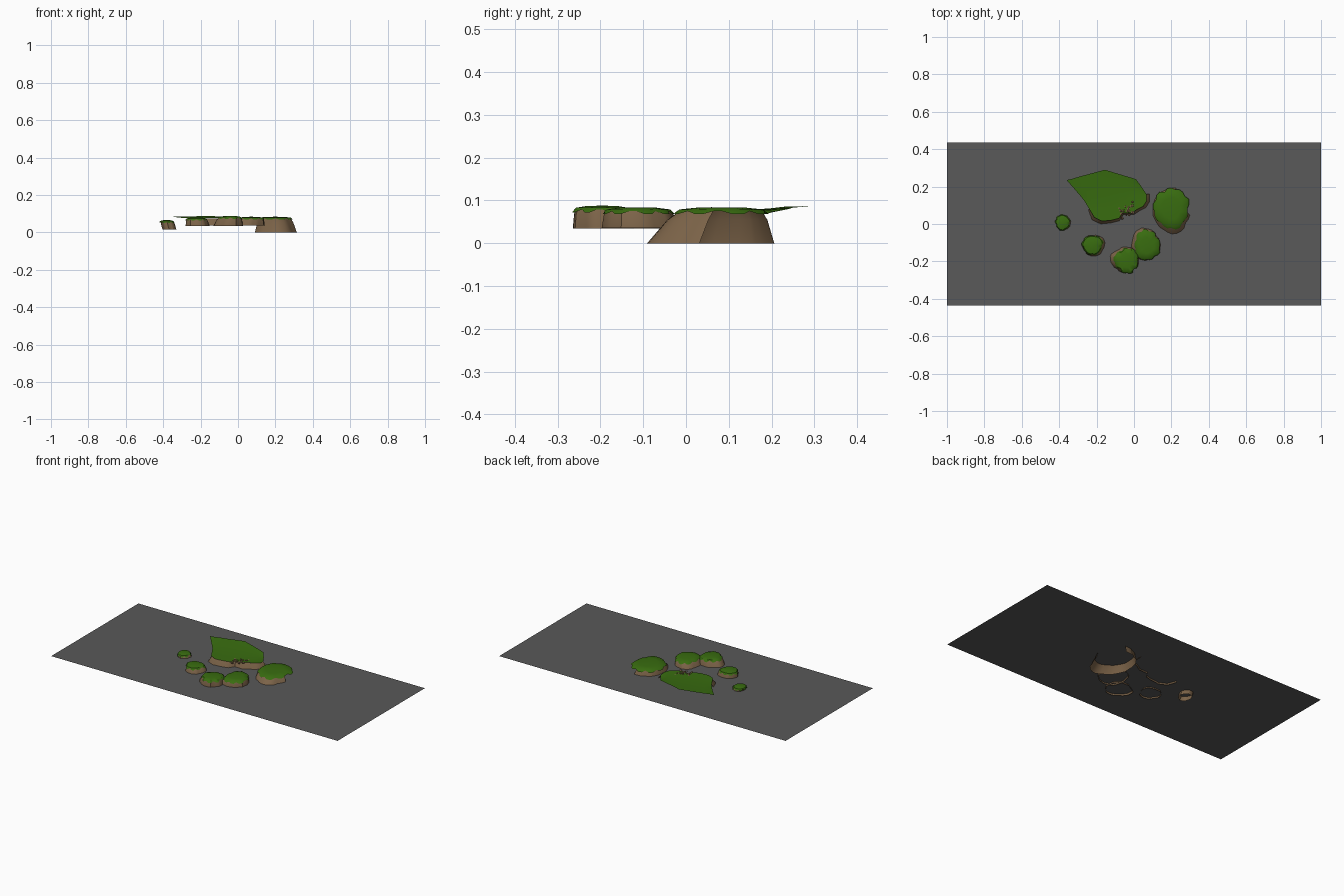
import bpy, bmesh, math, random
from mathutils import Vector

if "Cube" in bpy.data.objects:
    bpy.data.objects.remove(bpy.data.objects["Cube"])

random.seed(4)


def material(name, rgb):
    m = bpy.data.materials.new(name)
    m.diffuse_color = (*rgb, 1)
    m.use_nodes = True
    m.node_tree.nodes["Principled BSDF"].inputs["Base Color"].default_value = m.diffuse_color
    return m


GREY = material("water grey", (0.1, 0.1, 0.1))
GREEN = material("grass green", (0.04, 0.15, 0.005))
BROWN = material("earth brown", (0.2, 0.125, 0.065))


def finish(name, bm, mats, smooth=True):
    mesh = bpy.data.meshes.new(name)
    bm.to_mesh(mesh)
    bm.free()
    for m in mats:
        mesh.materials.append(m)
    if smooth:
        for p in mesh.polygons:
            p.use_smooth = True
        mesh.set_sharp_from_angle(angle=math.radians(40))
    ob = bpy.data.objects.new(name, mesh)
    bpy.context.collection.objects.link(ob)
    return ob


def strip(bm, a, b, skip=lambda i: False, closed=True):
    n = len(a)
    for i in range(n if closed else n - 1):
        if not skip(i):
            j = (i + 1) % n
            bm.faces.new((a[i], b[i], b[j], a[j]))


def island(name, c, r, zt, bc, br, zb, n=28, open_arc=None):
    """Grass cap with a ragged fringe over a flared earth skirt."""
    wob = [1 + 0.05 * math.sin(3 * math.tau * i / n + c[0] * 30)
           + random.uniform(-.05, .05) for i in range(n)]
    ang = [math.tau * i / n for i in range(n)]

    def ring(bm, cc, rr, z, scale=1.0, rag=0.0, drop=0.0):
        out = []
        for i, t in enumerate(ang):
            k = scale * (wob[i] + (rag if i % 3 else -rag))
            out.append(bm.verts.new((cc[0] + rr[0] * k * math.cos(t),
                                     cc[1] + rr[1] * k * math.sin(t),
                                     z - (drop if i % 3 else 0))))
        return out

    # grass
    bm = bmesh.new()
    mid = bm.verts.new((*c, zt))
    inner = ring(bm, c, r, zt - .001, .55)
    edge = ring(bm, c, r, zt - .005, .9, .02)
    fringe = ring(bm, c, r, zt - .009, 1.0, .05, .007)
    for i in range(n):
        bm.faces.new((mid, inner[i], inner[(i + 1) % n]))
    strip(bm, inner, edge)
    strip(bm, edge, fringe)
    finish(name + "_grass", bm, [GREEN])

    # earth
    bm = bmesh.new()
    top = ring(bm, c, r, zt - .007, .88)
    m1 = [(a * .65 + b * .35) for a, b in zip(c, bc)]
    r1 = [(a * .65 + b * .35) for a, b in zip(r, br)]
    mid_ring = ring(bm, m1, r1, zt * .65 + zb * .35, .96)
    low = ring(bm, bc, br, zb)

    def skip(i):
        return open_arc and open_arc[0] < (math.degrees(ang[i]) + 90) % 360 - 90 < open_arc[1]
    strip(bm, top, mid_ring, skip)
    strip(bm, mid_ring, low, skip)
    bmesh.ops.delete(bm, geom=[v for v in bm.verts if not v.link_faces], context='VERTS')
    finish(name + "_earth", bm, [BROWN])


# water sheet
bm = bmesh.new()
bm.faces.new([bm.verts.new((x, y, .044)) for x, y in
              ((-1, -.435), (1, -.435), (1, .435), (-1, .435))])
finish("water", bm, [GREY], False)

# small islands
island("right_island", (.2, .085), (.095, .105), .084, (.205, .063), (.115, .145), 0,
       open_arc=(-25, 75))
island("front_island", (.07, -.115), (.068, .08), .084, (.06, -.11), (.08, .088), .036)
island("front_left_island", (-.04, -.195), (.065, .065), .088, (-.05, -.19), (.08, .07), .034)
island("left_island", (-.222, -.112), (.055, .053), .08, (-.215, -.115), (.062, .06), .035)
island("far_left_island", (-.382, .008), (.038, .042), .066, (-.368, .005), (.036, .042), .015)

# back headland: shore runs along the front, the grass sheet rises to the back
shore = [(-.23, .085, .077), (-.212, .035, .077), (-.17, .015, .076), (-.12, .02, .077),
         (-.08, .03, .076), (-.06, .06, .076), (-.01, .06, .078), (.02, .08, .079),
         (.05, .095, .078), (.068, .125, .072), (.066, .16, .068)]
back = [(-.36, .235, .086), (-.335, .24, .086), (-.29, .254, .086), (-.24, .267, .086),
        (-.2, .278, .087), (-.155, .29, .087), (-.1, .273, .086), (-.05, .258, .084),
        (-.02, .249, .083), (.01, .24, .08), (.04, .2, .074)]
bm = bmesh.new()
rows = []
for k in range(6):
    t = k / 5
    rows.append([bm.verts.new(Vector(a).lerp(Vector(b), t)
                              - Vector((0, 0, .004 * math.sin(math.pi * t))))
                 for a, b in zip(shore, back)])
for a, b in zip(rows, rows[1:]):
    strip(bm, b, a, closed=False)
finish("headland_grass", bm, [GREEN])

bm = bmesh.new()
hub = Vector((-.09, .16, 0))
levels = []
for z, out in ((None, .97), (.058, 1.05), (.036, 1.13)):
    levels.append([bm.verts.new((hub.x + (p[0] - hub.x) * out,
                                 hub.y + (p[1] - hub.y) * out,
                                 z or p[2] - .002)) for p in shore])
for a, b in zip(levels, levels[1:]):
    strip(bm, a, b, closed=False)
finish("headland_earth", bm, [BROWN])

# loose stones in the notch of the headland
bm = bmesh.new()
for i in range(26):
    x = random.uniform(-.08, .0)
    y = .075 + (x + .04) * .4 + random.uniform(-.035, .035)
    res = bmesh.ops.create_icosphere(bm, subdivisions=1, radius=random.uniform(.004, .008))
    bmesh.ops.scale(bm, vec=(1, 1, .6), verts=res["verts"])
    bmesh.ops.translate(bm, vec=(x, y, random.uniform(.073, .08)), verts=res["verts"])
finish("notch_stones", bm, [BROWN], False)
